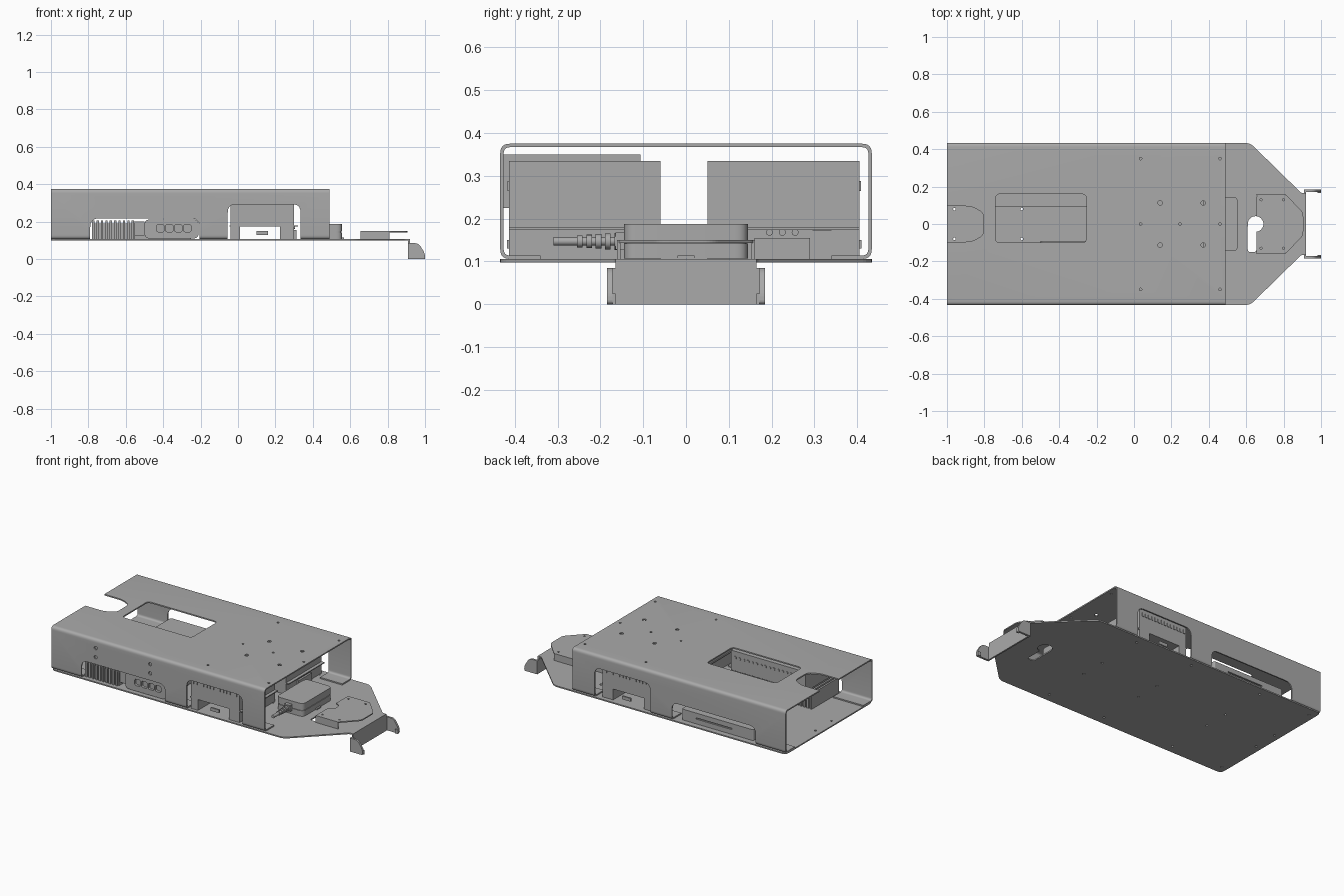
import bpy, math
from mathutils import Vector

if "Cube" in bpy.data.objects:
    bpy.data.objects.remove(bpy.data.objects["Cube"])

grey = bpy.data.materials.new("plain_grey")
grey.use_nodes = True
grey.diffuse_color = (0.4, 0.4, 0.4, 1)
grey.node_tree.nodes["Principled BSDF"].inputs["Base Color"].default_value = (0.4, 0.4, 0.4, 1)

AXES = {"x": lambda u, v, w: (w, u, v),
        "y": lambda u, v, w: (u, w, v),
        "z": lambda u, v, w: (u, v, w)}


def rounded(pts, r, n=5):
    """Polygon with each corner replaced by a curved fillet; r is one radius or one per corner."""
    out = []
    for i, p in enumerate(pts):
        rad = r[i] if isinstance(r, (list, tuple)) else r
        p = Vector(p)
        if rad == 0:
            out.append(p)
            continue
        a = (Vector(pts[i - 1]) - p).normalized() * rad + p
        b = (Vector(pts[(i + 1) % len(pts)]) - p).normalized() * rad + p
        for k in range(n + 1):
            t = k / n
            out.append(a * (1 - t) ** 2 * 1.0 + p * 2 * t * (1 - t) + b * t * t)
    return out


def prism(name, pts, axis, lo, hi):
    """Extrude a 2D outline along an axis."""
    n = len(pts)
    put = AXES[axis]
    verts = [put(p[0], p[1], w) for w in (lo, hi) for p in pts]
    faces = [list(range(n))[::-1], list(range(n, 2 * n))]
    faces += [[i, (i + 1) % n, n + (i + 1) % n, n + i] for i in range(n)]
    me = bpy.data.meshes.new(name)
    me.from_pydata(verts, [], faces)
    import bmesh
    bm = bmesh.new()
    bm.from_mesh(me)
    bmesh.ops.recalc_face_normals(bm, faces=bm.faces)
    bm.to_mesh(me)
    bm.free()
    me.materials.append(grey)
    ob = bpy.data.objects.new(name, me)
    bpy.context.collection.objects.link(ob)
    return ob


def rect(u0, u1, v0, v1):
    return [(u0, v0), (u1, v0), (u1, v1), (u0, v1)]


def box(name, x0, x1, y0, y1, z0, z1, r=0, axis="z"):
    spans = {"x": (y0, y1, z0, z1, x0, x1), "y": (x0, x1, z0, z1, y0, y1),
             "z": (x0, x1, y0, y1, z0, z1)}[axis]
    return prism(name, rounded(rect(*spans[:4]), r), axis, *spans[4:])


def disc(name, u, v, r, axis, lo, hi, n=16):
    ring = [(u + r * math.cos(2 * math.pi * k / n), v + r * math.sin(2 * math.pi * k / n)) for k in range(n)]
    return prism(name, ring, axis, lo, hi)


def cut(ob, cutters):
    for c in cutters:
        m = ob.modifiers.new("cut", "BOOLEAN")
        m.operation, m.object, m.solver = "DIFFERENCE", c, "EXACT"
    dg = bpy.context.evaluated_depsgraph_get()
    me = bpy.data.meshes.new_from_object(ob.evaluated_get(dg))
    ob.modifiers.clear()
    ob.data = me
    for c in cutters:
        bpy.data.objects.remove(c)


def smooth(ob):
    bpy.ops.object.select_all(action="DESELECT")
    ob.select_set(True)
    bpy.context.view_layer.objects.active = ob
    bpy.ops.object.shade_smooth_by_angle(angle=math.radians(30))


# Base plate with tapered nose, hooked opening and bolt holes
outline = [(-1, -.434), (.62, -.434), (.895, -.165), (.92, -.165),
           (.92, .165), (.895, .165), (.62, .434), (-1, .434)]
base = prism("base_plate", rounded(outline, [.03, .03, .01, 0, 0, .01, .03, .03]), "z", .098, .106)
holes = [disc("hole", x, y, .007, "z", .05, .2)
         for x in (-.96, -.6, -.1, .3) for y in (-.38, -.08, .08, .38)]
holes += [disc("hole", .65, 0, .042, "z", .05, .2, 24),
          box("hole", .608, .655, -.15, 0, .04, .21, .015)]
cut(base, holes)

# Folded cover: channel section with inward feet
W, TOP, T = .434, .375, .008
outer = rounded([(-.34, .106), (-W, .106), (-W, TOP), (W, TOP), (W, .106), (.34, .106)],
                [0, .022, .022, .022, .022, 0], 6)
inner = rounded([(-.34, .106 + T), (-W + T, .106 + T), (-W + T, TOP - T),
                 (W - T, TOP - T), (W - T, .106 + T), (.34, .106 + T)],
                [0, .015, .015, .015, .015, 0], 6)
cover = prism("cover", outer + inner[::-1], "x", -1, .49)
cuts = [prism("side_window", rounded(rect(x0, x1, .08, z1), [0, 0, .045, .045]), "y", -.6, .6)
        for x0, x1, z1 in ((-.79, -.205, .217), (-.055, .335, .293))]
cuts.append(box("top_window", -.74, -.255, -.1, .16, .3, .45, .025))
notch = [(-1.1, -.095), (-.87, -.095), (-.805, -.06), (-.805, .06), (-.87, .095), (-1.1, .095)]
cuts.append(prism("rear_notch", rounded(notch, [0, .03, .025, .025, .03, 0]), "z", .3, .45))
cuts += [disc("hole", x, y, .007, "z", .3, .45, 12) for x in (.035, .46) for y in (-.35, 0, .35)]
cuts += [disc("hole", x, y, .012, "z", .3, .45, 12) for x in (.14, .37) for y in (-.113, .113)]
cuts.append(disc("hole", .245, 0, .007, "z", .3, .45, 12))
cuts += [disc("hole", x, z, .011, "y", -.6, -.35, 12) for x in (-.69, -.31) for z in (.262, .32)]
cut(cover, cuts)
smooth(cover)

# Nose bumper: folded lip with an ear at each end
box("nose_lip", .91, .92, -.165, .165, 0, .104)
ear = rounded([(.91, 0), (1, 0), (1, .03), (.965, .085), (.91, .085)], [0, .01, .02, .02, 0])
for name, s in (("left", 1), ("right", -1)):
    y0, y1 = sorted((s * .172, s * .185))
    prism(name + "_ear", ear, "y", y0, y1)
    y0, y1 = sorted((s * .16, s * .185))
    box(name + "_ear_root", .91, .92, y0, y1, 0, .085)
    y0, y1 = sorted((s * .145, s * .172))
    box(name + "_ear_lip", .98, 1, y0 if s < 0 else .165, y1 if s > 0 else -.165, 0, .025)

# Raised nose bracket over the taper
shape = [(.655, -.16), (.81, -.16), (.905, -.06), (.905, .06), (.81, .16), (.655, .16)]
bracket = prism("nose_bracket", rounded(shape, [0, .015, .02, .02, .015, .02]), "z", .143, .15)
cut(bracket, [disc("hole", .65, 0, .042, "z", .1, .2, 24)]
    + [disc("hole", x, y, .006, "z", .1, .2, 10) for x in (.68, .8) for y in (-.13, .13)])
for s in (-1, 1):
    box("bracket_side", .655, .81, s * .157 - .004, s * .157 + .004, .106, .15)

# Power supply with rounded case, parting line and ribbed cable
for z0, z1, g in ((.107, .142, 0), (.142, .147, .004), (.147, .188, 0)):
    smooth(box("supply_case", .37 + g, .556 - g, -.145 + g, .145 - g, z0, z1, .03))
box("supply_tab", .55, .566, -.02, .02, .107, .114)
smooth(disc("supply_cable", .46, .147, .01, "y", -.31, -.14))
for k in range(5):
    smooth(disc("cable_rib", .46, .147, .014 + .0015 * k, "y", -.255 + .022 * k, -.242 + .022 * k))
box("supply_plug", .44, .48, -.165, -.144, .128, .168)

# Two controller units on legs, with vented edges
for name, y0, y1 in (("front", -.413, -.06), ("rear", .05, .405)):
    box(name + "_controller", -.04, .3, y0, y1, .18, .335)
    box(name + "_board", -.045, .32, y0, y1, .174, .18)
    for x0, x1 in ((-.04, .01), (.225, .3)):
        box(name + "_controller_leg", x0, x1, y0, y1, .106, .174)
    y = y0 if y0 < 0 else y1
    for k in range(14):
        box(name + "_vent", -.03 + .023 * k, -.017 + .023 * k, y - .004, y + .004, .265, .288)
    box(name + "_connector", .1, .16, y - .005, y + .005, .13, .15)
box("port_block", .3, .312, .16, .29, .106, .155)
for k in range(3):
    disc("round_port", .195 + .03 * k, .168, .008, "x", .3, .306)
box("slot_port", .3, .306, .295, .34, .172, .18)

# Hanging unit bolted inside the front wall
box("hanging_unit", -.76, -.24, -.426, -.106, .225, .35)
for k in range(16):
    disc("hanging_vent", -.72 + .03 * k, .31, .009, "y", -.106, -.102, 10)

# Flat rear unit with a slot
rear = box("flat_unit", -.75, -.25, .09, .4, .107, .175, .01)
cut(rear, [box("slot", -.6, -.35, .39, .45, .137, .145)])

# Port hub and finned connector behind the front window
hub = box("port_hub", -.5, -.21, -.41, -.09, .11, .212, .03, "y")
cut(hub, [box("port", x, x + .04, -.45, -.395, .145, .185, .012, "y")
          for x in (-.435, -.387, -.339, -.291)])
box("hub_plug", -.56, -.5, -.39, -.31, .125, .2)
box("finned_core", -.78, -.55, -.4, -.15, .107, .19)
for k in range(10):
    box("fin", -.78 + .0235 * k, -.768 + .0235 * k, -.41, -.14, .107, .205)
